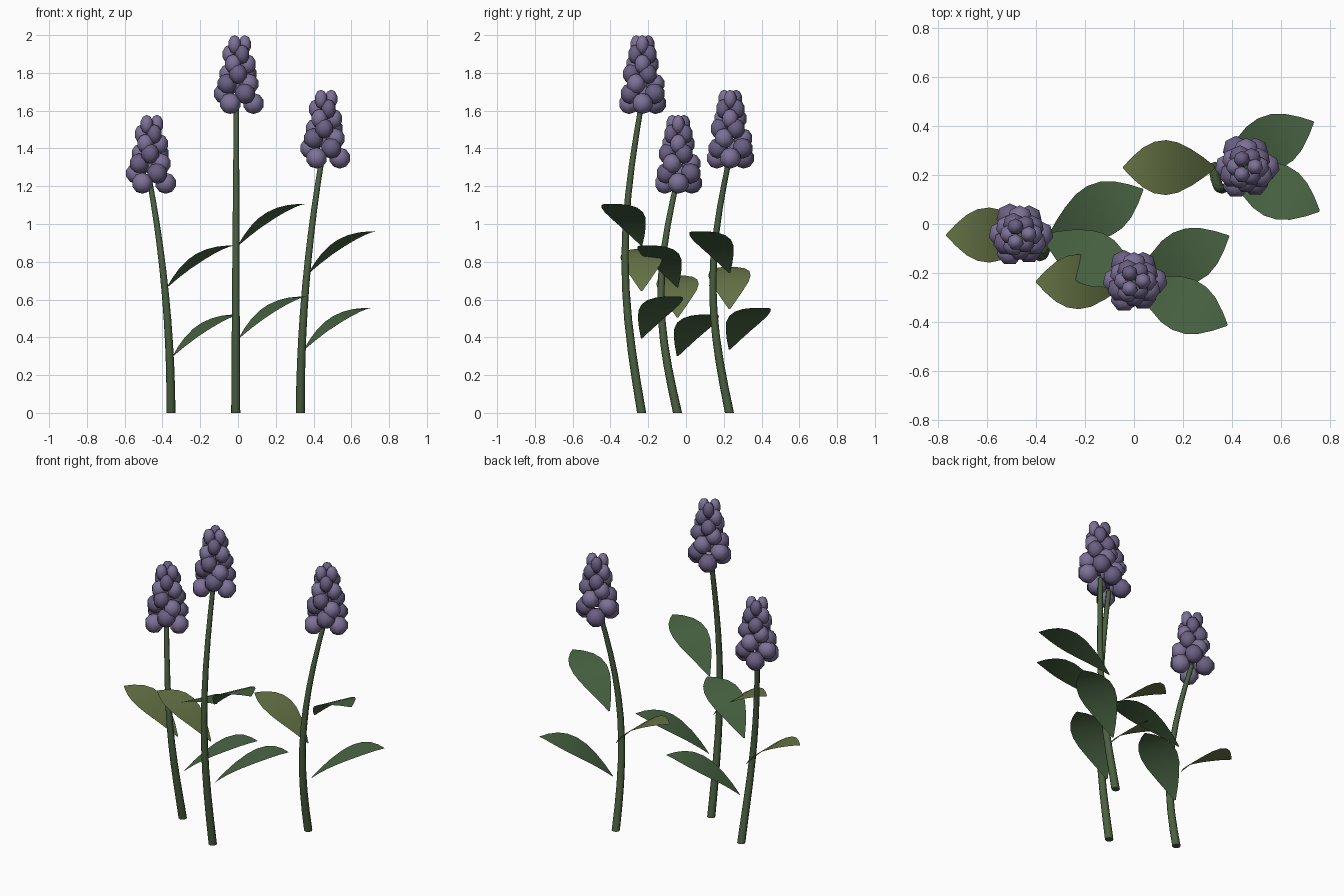
import bpy, bmesh, math
from mathutils import Vector, Matrix

if "Cube" in bpy.data.objects:
    bpy.data.objects.remove(bpy.data.objects["Cube"])


def material(name, rgb):
    m = bpy.data.materials.new(name)
    m.diffuse_color = (*rgb, 1)
    m.use_nodes = True
    m.node_tree.nodes["Principled BSDF"].inputs["Base Color"].default_value = m.diffuse_color
    return m


STEM = material("stem_green", (0.070, 0.118, 0.052))
LEAF = material("leaf_green", (0.066, 0.126, 0.056))
OLIVE = material("leaf_olive", (0.135, 0.175, 0.062))
PURPLES = [material("petal_light", (0.205, 0.165, 0.310)),
           material("petal_dark", (0.145, 0.115, 0.225))]


def add_mesh(name, bm, mats, smooth=True):
    for f in bm.faces:
        f.smooth = smooth and len(f.verts) < 5
    me = bpy.data.meshes.new(name)
    bm.to_mesh(me)
    bm.free()
    for m in mats:
        me.materials.append(m)
    ob = bpy.data.objects.new(name, me)
    bpy.context.collection.objects.link(ob)
    return ob


# Stem: octagonal tapered tube bowing towards the front
def stem(name, x, y, height, lean):
    bm = bmesh.new()
    rings, n = 10, 8
    prev = None
    for i in range(rings + 1):
        t = i / rings
        c = Vector((x + lean * t * t, y - 0.088 * math.sin(math.pi * t), height * t))
        r = 0.024 - 0.010 * t
        ring = [bm.verts.new(c + Vector((r * math.cos(a), r * math.sin(a), 0)))
                for a in (math.tau * k / n for k in range(n))]
        if prev:
            for k in range(n):
                bm.faces.new((prev[k], prev[(k + 1) % n], ring[(k + 1) % n], ring[k]))
        else:
            bm.faces.new(ring[::-1])
        prev = ring
    bm.faces.new(prev)
    add_mesh(name, bm, [STEM])


# Leaf: thin pointed blade arching up and outwards
BLADE = [(0, 0.004), (0.12, 0.04), (0.25, 0.073), (0.4, 0.102), (0.53, 0.112),
         (0.66, 0.105), (0.78, 0.082), (0.9, 0.043), (1, 0.003)]


def leaf(name, base, degrees, length, mat):
    bm = bmesh.new()
    turn = Matrix.Rotation(math.radians(degrees), 3, 'Z')
    prev = None
    for t, w in BLADE:
        z = 0.228 * (1 - (1 - t) ** 2) - 0.008 * t ** 6
        row = [bm.verts.new(Vector(base) + turn @ Vector((length * t, s * w, z)))
               for s in (-1, 1)]
        if prev:
            bm.faces.new((prev[0], row[0], row[1], prev[1]))
        prev = row
    add_mesh(name, bm, [mat])


# Flower spike: staggered rings of three faceted florets, narrowing upwards
RING_TURNS = (0, 60, 90, 30, 0, 60, 0)


def flower(name, x, y, z0):
    bm = bmesh.new()
    for i, turn in enumerate(RING_TURNS):
        t = i / (len(RING_TURNS) - 1)
        radius = 0.082 - 0.046 * t
        wide, tall = 0.058 - 0.023 * t ** 1.5, 0.056 - 0.006 * t
        for k in range(3):
            a = math.radians(120 * k + turn)
            pos = Vector((x + radius * math.cos(a), y + radius * math.sin(a),
                          z0 + 0.056 + 0.312 * t))
            mat = Matrix.LocRotScale(pos, None, Vector((wide, wide, tall)))
            made = bmesh.ops.create_uvsphere(bm, u_segments=7, v_segments=5,
                                             radius=1, matrix=mat)
            for f in {f for v in made["verts"] for f in v.link_faces}:
                f.material_index = (i + k) % 2
    add_mesh(name, bm, PURPLES)


# Plants: x, y, stem height, sideways lean, flower x and bottom, leaf bases (x, z)
PLANTS = {
    "middle": (-0.012, -0.235, 1.64, 0.004, 0.0, 1.582,
               ((0.005, 0.395), (0.0, 0.885), (-0.025, 0.645))),
    "left": (-0.355, -0.045, 1.24, -0.115, -0.465, 1.16,
             ((-0.345, 0.30), (-0.375, 0.665), (-0.39, 0.505))),
    "right": (0.33, 0.23, 1.35, 0.115, 0.457, 1.293,
              ((0.35, 0.335), (0.375, 0.74), (0.33, 0.55))),
}
for side, (x, y, h, lean, fx, fz, bases) in PLANTS.items():
    stem(f"{side}_stem", x, y, h, lean)
    flower(f"{side}_flower", fx, y + 0.003, fz)
    for label, (bx, bz), deg, length, mat in zip(
            ("lower", "upper", "back"), bases, (26, -25, 180),
            (0.425, 0.42, 0.375), (LEAF, LEAF, OLIVE)):
        leaf(f"{side}_{label}_leaf", (bx, y, bz), deg, length, mat)
